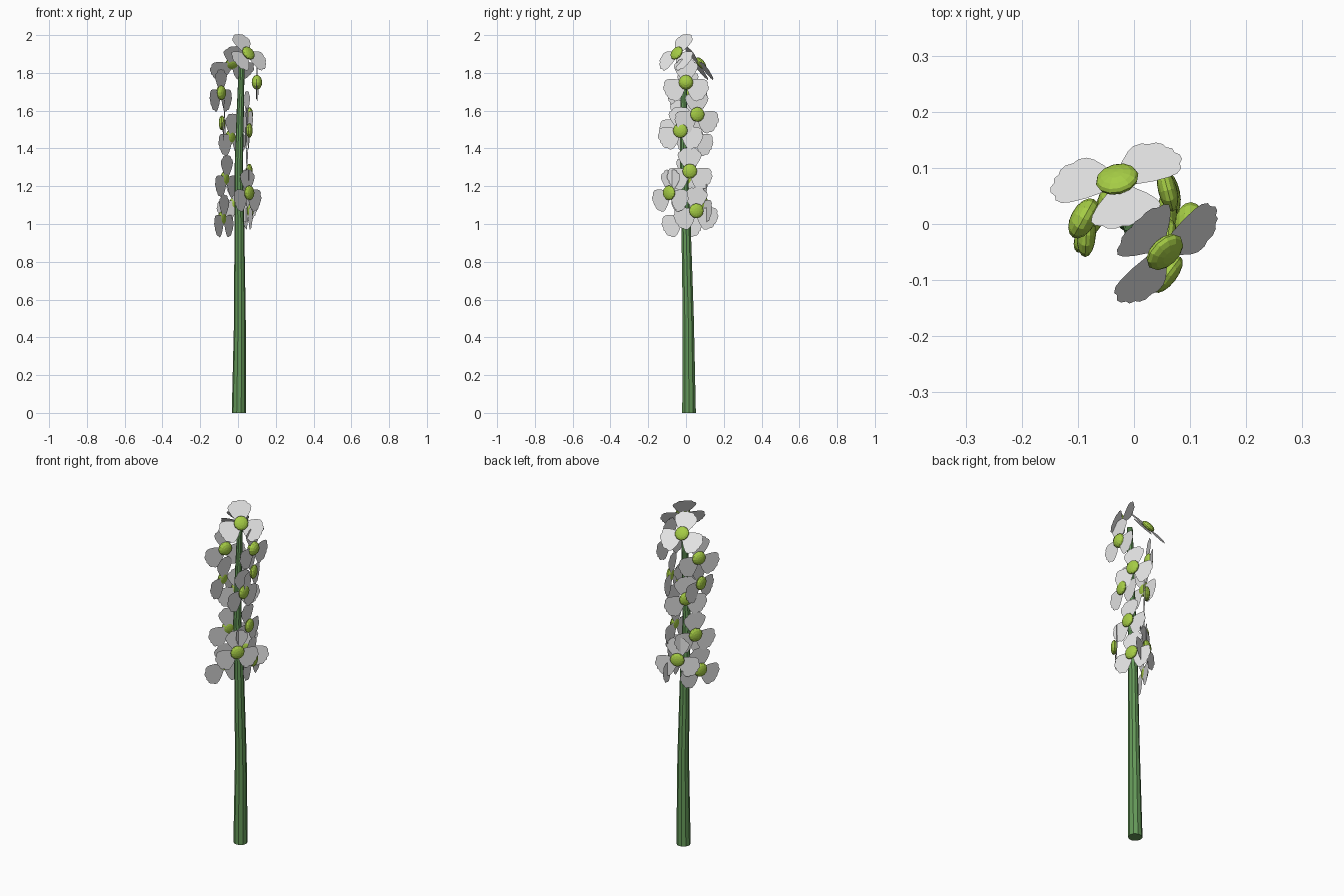
import bpy, bmesh, math
from mathutils import Vector, Matrix

if "Cube" in bpy.data.objects:
    bpy.data.objects.remove(bpy.data.objects["Cube"])


def material(name, rgb):
    m = bpy.data.materials.new(name)
    m.diffuse_color = (*rgb, 1)
    m.use_nodes = True
    m.node_tree.nodes["Principled BSDF"].inputs["Base Color"].default_value = m.diffuse_color
    return m


STEM = material("stem green", (0.13, 0.32, 0.10))
PETAL = material("petal white", (0.82, 0.82, 0.82))
CORE = material("lime centre", (0.38, 0.61, 0.06))


def finish(name, bm, mat):
    me = bpy.data.meshes.new(name)
    bm.to_mesh(me)
    bm.free()
    me.materials.append(mat)
    ob = bpy.data.objects.new(name, me)
    bpy.context.collection.objects.link(ob)
    return ob


# Stem: tapered, gently bent tube (x, y, z, radius)
path = [(0.005, 0.016, 0, 0.038), (0.010, 0.012, 0.5, 0.031),
        (0.007, 0.0, 1.0, 0.026), (0.004, -0.012, 1.3, 0.022),
        (0.012, -0.012, 1.6, 0.019), (0.02, -0.01, 1.86, 0.015)]
SIDES = 10
bm = bmesh.new()
rings = []
for x, y, z, r in path:
    rings.append([bm.verts.new((x + r * math.cos(a), y + r * math.sin(a), z))
                  for a in (2 * math.pi * i / SIDES for i in range(SIDES))])
for lo, hi in zip(rings, rings[1:]):
    for i in range(SIDES):
        j = (i + 1) % SIDES
        bm.faces.new((lo[i], lo[j], hi[j], hi[i]))
bm.faces.new(rings[0][::-1])
bm.faces.new(rings[-1])
finish("stem", bm, STEM)

# Half outline of one petal (half width, distance from flower centre)
half = [(0.012, 0.0), (0.026, 0.02), (0.046, 0.045), (0.060, 0.070), (0.064, 0.086),
        (0.058, 0.100), (0.046, 0.106), (0.038, 0.118), (0.024, 0.123), (0.012, 0.121)]
outline = half + [(0.0, 0.126)] + [(-w, d) for w, d in reversed(half)]


def flower(index, centre, normal, thickness=0.034, offset=0.013):
    # Flower frame: local z looks outward, local y points up
    n = Vector(normal).normalized()
    side = Vector((0, 0, 1)).cross(n).normalized()
    up = n.cross(side)
    frame = Matrix((side, up, n)).transposed().to_4x4()
    frame.translation = Vector(centre)

    # Three broad flat petals with scalloped tips, set behind the centre
    bm = bmesh.new()
    for k in range(3):
        turn = Matrix.Rotation(k * math.tau / 3, 4, 'Z')
        lift = Vector((0, 0, 0.001 * k - offset))
        bm.faces.new([bm.verts.new(frame @ (turn @ Vector((w, d, 0)) + lift))
                      for w, d in outline])
    finish(f"petals_{index}", bm, PETAL)

    # Flattened round centre
    bm = bmesh.new()
    bmesh.ops.create_uvsphere(bm, u_segments=12, v_segments=8, radius=1)
    bm.transform(frame @ Matrix.Diagonal((0.039, 0.039, thickness / 2, 1)))
    finish(f"flower_centre_{index}", bm, CORE)


# Flowers spiralling around the upper stem: centre, facing direction
flowers = [
    ((0.055, -0.05, 1.905), (0.58, -0.60, 0.50)),
    ((-0.03, 0.08, 1.85), (-0.20, 0.77, 0.60)),
    ((0.10, 0.00, 1.75), (1, -0.05, 0), 0.055, 0),
    ((-0.09, 0.01, 1.695), (-0.87, 0.48, 0), 0.045, 0),
    ((0.06, 0.06, 1.58), (0.96, 0.25, 0)),
    ((-0.085, -0.02, 1.535), (-1, 0.06, 0)),
    ((0.06, -0.03, 1.495), (1, -0.10, 0)),
    ((-0.04, 0.055, 1.46), (-0.80, 0.60, 0)),
    ((0.06, 0.02, 1.28), (1, 0.08, 0)),
    ((-0.07, 0.01, 1.24), (-0.86, 0.50, 0)),
    ((0.06, -0.09, 1.165), (0.80, -0.60, 0)),
    ((-0.01, 0.095, 1.11), (-0.45, 0.89, 0)),
    ((0.065, 0.055, 1.07), (0.97, 0.20, 0)),
    ((-0.085, -0.015, 1.03), (-0.90, 0.42, 0)),
]
for i, spec in enumerate(flowers, 1):
    flower(i, *spec)
